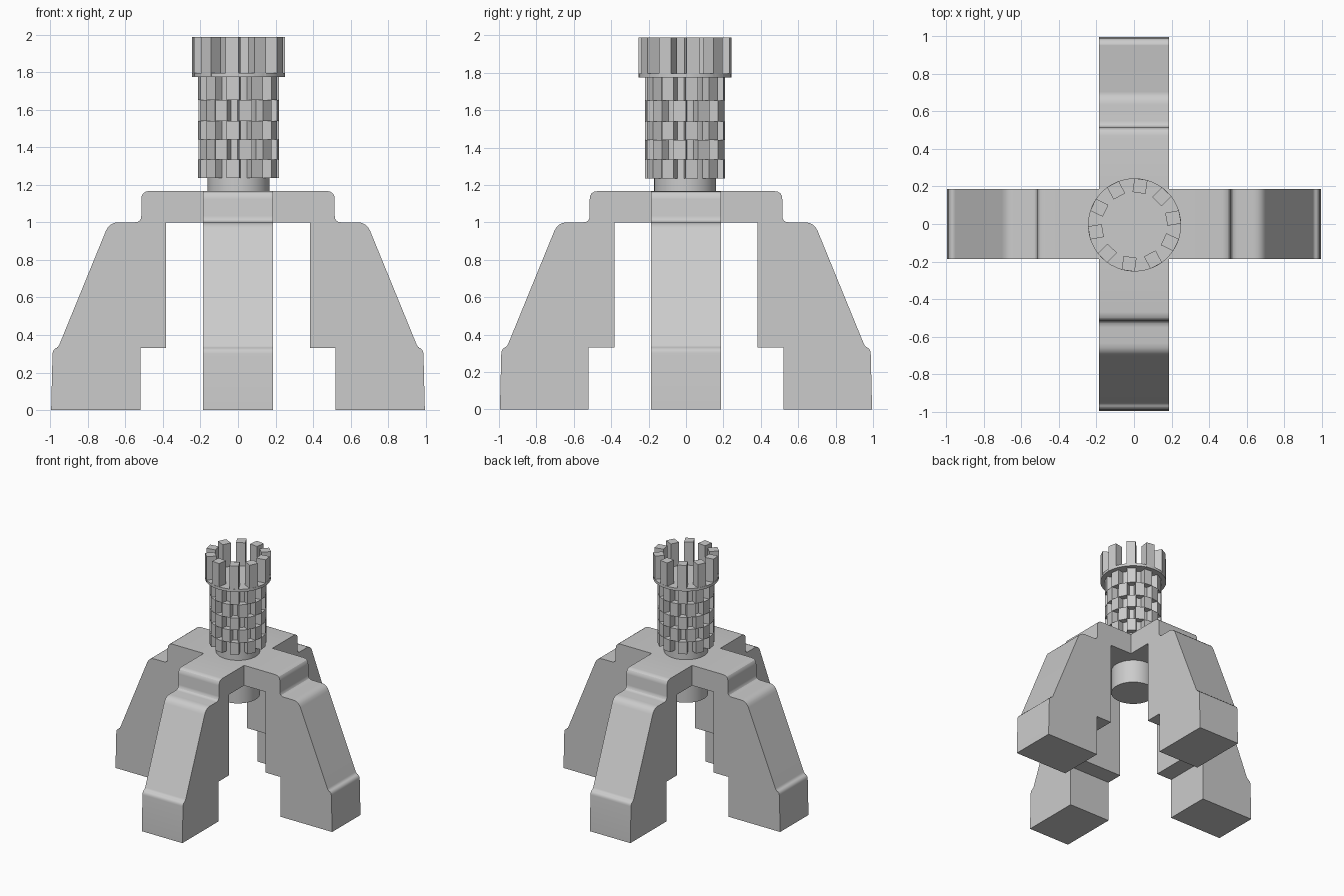
import bpy, bmesh, math
from mathutils import Matrix, Vector

if "Cube" in bpy.data.objects:
    bpy.data.objects.remove(bpy.data.objects["Cube"])

W = 0.186                      # half width of a leg
CENTRE = Vector((0.003, -0.005, 0))   # tower axis


def finish(name, bm):
    bmesh.ops.recalc_face_normals(bm, faces=bm.faces[:])
    me = bpy.data.meshes.new(name)
    bm.to_mesh(me)
    bm.free()
    ob = bpy.data.objects.new(name, me)
    bpy.context.collection.objects.link(ob)
    return ob


def smooth(ob):
    bpy.ops.object.select_all(action='DESELECT')
    ob.select_set(True)
    bpy.context.view_layer.objects.active = ob
    bpy.ops.object.shade_smooth_by_angle(angle=math.radians(25))


def fillet(a, p, b, r, n=4):
    """Round corner p with a quadratic curve starting r away on each side."""
    a, p, b = Vector(a), Vector(p), Vector(b)
    s, e = p + (a - p).normalized() * r, p + (b - p).normalized() * r
    return [s * (1 - t)**2 + p * 2 * t * (1 - t) + e * t**2
            for t in [i / n for i in range(n + 1)]]


def cylinder(name, r, z0, z1, seg=48):
    bm = bmesh.new()
    bmesh.ops.create_cone(bm, cap_ends=True, segments=seg, radius1=r, radius2=r,
                          depth=z1 - z0,
                          matrix=Matrix.Translation(CENTRE + Vector((0, 0, (z0 + z1) / 2))))
    ob = finish(name, bm)
    smooth(ob)
    return ob


def block_ring(bm, r0, r1, width, z0, z1, start, n=10):
    """Ring of n upright blocks between radius r0 and r1."""
    for i in range(n):
        m = (Matrix.Translation(CENTRE)
             @ Matrix.Rotation(math.radians(start + i * 360 / n), 4, 'Z')
             @ Matrix.Translation(((r0 + r1) / 2, 0, (z0 + z1) / 2))
             @ Matrix.Diagonal((r1 - r0, width, z1 - z0, 1)))
        bmesh.ops.create_cube(bm, size=1, matrix=m)


# Legs: side profile (distance out, height, corner radius), extruded and turned
corners = [(W, 1.167, 0), (0.515, 1.167, 0.045), (0.515, 1.0, 0.035),
           (0.685, 1.0, 0.05), (0.957, 0.335, 0.015), (0.987, 0.325, 0.025),
           (0.995, 0, 0), (0.52, 0, 0), (0.52, 0.33, 0), (0.383, 0.33, 0),
           (0.383, 1.0, 0), (W, 1.0, 0)]
profile = []
for i, (x, z, r) in enumerate(corners):
    if r:
        profile += fillet(corners[i - 1][:2], (x, z), corners[i + 1][:2], r)
    else:
        profile.append(Vector((x, z)))

for k, side in enumerate(("right", "back", "left", "front")):
    bm = bmesh.new()
    face = bm.faces.new([bm.verts.new((p.x, -W, p.y)) for p in profile])
    ext = bmesh.ops.extrude_face_region(bm, geom=[face])
    bmesh.ops.translate(bm, vec=(0, 2 * W, 0),
                        verts=[v for v in ext["geom"] if isinstance(v, bmesh.types.BMVert)])
    bmesh.ops.rotate(bm, verts=bm.verts[:], cent=(0, 0, 0),
                     matrix=Matrix.Rotation(k * math.pi / 2, 3, 'Z'))
    smooth(finish(side + "_leg", bm))

# Hub where the legs meet
bm = bmesh.new()
bmesh.ops.create_cube(bm, size=1, matrix=Matrix.Translation((0, 0, 1.0835))
                      @ Matrix.Diagonal((2 * W, 2 * W, 0.167, 1)))
finish("hub", bm)

# Tower core, hanging below the hub
cylinder("tower_core", 0.165, 0.81, 1.78)

# Staggered brick courses
bm = bmesh.new()
levels = [1.235, 1.335, 1.44, 1.54, 1.65, 1.775]
for i in range(5):
    block_ring(bm, 0.14, 0.212, 0.068, levels[i], levels[i + 1],
               262 if i % 2 == 0 else 280)
finish("tower_bricks", bm)

# Crown: floor disc and battlements
cylinder("crown_floor", 0.248, 1.773, 1.795)
bm = bmesh.new()
block_ring(bm, 0.172, 0.246, 0.07, 1.78, 1.988, 262)
finish("battlements", bm)
